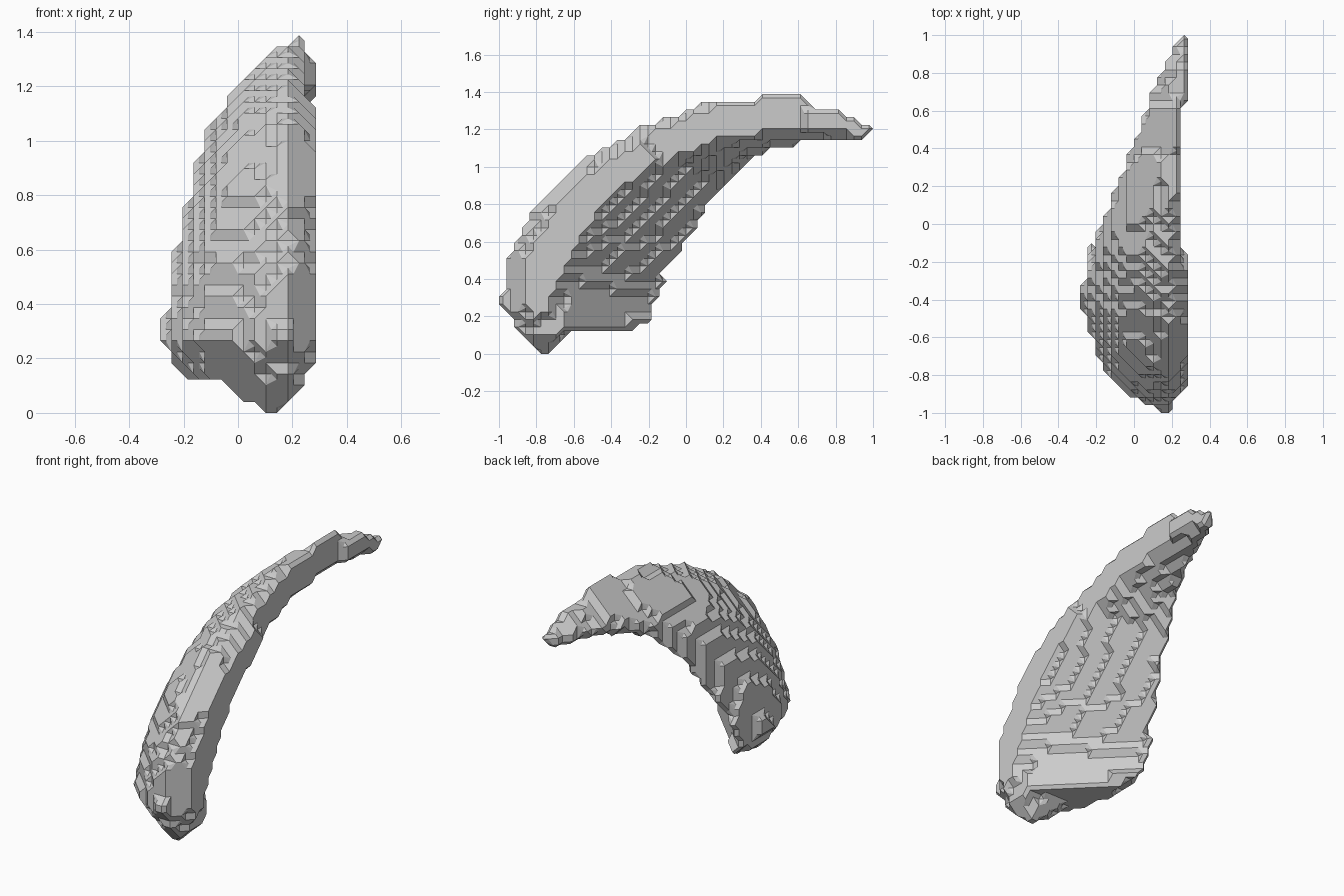
import bpy, bmesh, math, itertools
from mathutils import Vector

if "Cube" in bpy.data.objects:
    bpy.data.objects.remove(bpy.data.objects["Cube"])

P = 2 / 49                       # grid pitch of the blocky surface
N = (14, 49, 34)                 # solid samples along x, y, z
ORIGIN = Vector((-7 * P + P / 2, -1 + P / 2, P / 2))

# Stations from foot to tip: crest (y,z), inner edge of flat side (y,z),
# rear rim (x,y,z), flat side x, crest inset, roundness of the outer arc
STATIONS = [
    ((-.78, .00), (-.73, .00), (.12, -.76, .00), .15, .02, 1),
    ((-.88, .09), (-.67, .12), (-.02, -.58, .14), .24, .07, .8),
    ((-.92, .15), (-.69, .17), (-.19, -.18, .15), .26, .09, .8),
    ((-1.00, .27), (-.73, .30), (-.24, -.16, .27), .29, .12, .85),
    ((-.94, .55), (-.65, .50), (-.22, -.11, .42), .29, .09, .85),
    ((-.78, .83), (-.51, .73), (-.18, -.01, .56), .29, .09, .88),
    ((-.56, 1.03), (-.34, .90), (-.14, .09, .71), .29, .09, .88),
    ((-.25, 1.21), (-.10, 1.06), (-.10, .20, .88), .26, .07, .85),
    ((.10, 1.34), (.15, 1.14), (-.02, .33, 1.02), .25, .05, .65),
    ((.45, 1.38), (.42, 1.18), (.07, .52, 1.10), .25, .03, .3),
    ((.60, 1.38), (.60, 1.18), (.12, .68, 1.14), .25, .03, .3),
    ((.66, 1.33), (.66, 1.18), (.14, .74, 1.15), .29, .06, .4),
    ((.83, 1.31), (.85, 1.17), (.20, .87, 1.15), .29, .05, .4),
    ((.99, 1.20), (.99, 1.17), (.28, .98, 1.16), .29, .03, .5),
]


def section(crest, inner, rim, side, inset, bulge):
    """Crescent cross-section: bulging outer arc, flat side, slanted rear face."""
    a, b, r = Vector((side - inset, *crest)), Vector((side, *inner)), Vector(rim)
    outer = r + (Vector((r.x, *crest)) - r) * .25 - Vector((.04, 0, 0))
    o = Vector((a.x, outer.y, outer.z))
    arc = []
    for i in range(7):
        t = i * math.pi / 12
        curve = o + (a - o) * math.cos(t) + (outer - o) * math.sin(t)
        arc.append(a.lerp(outer, i / 6).lerp(curve, bulge))
    corner = Vector((side, *crest)).lerp(b, inset * 4.5)
    return arc + [r, b, corner]


def hull(points):
    bm = bmesh.new()
    for p in points:
        bm.verts.new(p)
    bmesh.ops.convex_hull(bm, input=bm.verts)
    mid = sum((v.co for v in bm.verts), Vector()) / len(bm.verts)
    faces = []
    for f in bm.faces:
        f.normal_update()
        vs = [v.co.copy() for v in f.verts]
        if f.normal.dot(vs[0] - mid) < 0:
            vs.reverse()
        faces.append(vs)
    bm.free()
    return faces


# Sample the solid on the grid
solid = set()
rings = [section(*s) for s in STATIONS]
for r0, r1 in zip(rings, rings[1:]):
    pts = r0 + r1
    planes = []
    for vs in hull(pts):
        n = (vs[1] - vs[0]).cross(vs[2] - vs[0])
        if n.length > 1e-9:
            n.normalize()
            planes.append((n, n.dot(vs[0]) + 1e-5))
    spans = []
    for k in range(3):
        lo = (min(p[k] for p in pts) - ORIGIN[k]) / P
        hi = (max(p[k] for p in pts) - ORIGIN[k]) / P
        spans.append(range(max(0, math.ceil(lo)), min(N[k] - 1, math.floor(hi)) + 1))
    for c in itertools.product(*spans):
        q = ORIGIN + Vector(c) * P
        if all(n.dot(q) <= d for n, d in planes):
            solid.add(c)

# Skin the samples with chamfered cells
corners = list(itertools.product((0, 1), repeat=3))
edges = [(a, b) for a in corners for b in corners
         if a < b and sum(abs(i - j) for i, j in zip(a, b)) == 1]
cells = {tuple(c[k] - d[k] for k in range(3)) for c in solid for d in corners}
cache = {}
bm = bmesh.new()
for c in sorted(cells):
    state = tuple(tuple(c[k] + d[k] for k in range(3)) in solid for d in corners)
    if all(state):
        continue
    if state not in cache:
        inside = {d for d, s in zip(corners, state) if s}
        pts = [Vector(d) for d in inside]
        pts += [(Vector(a) + Vector(b)) / 2 for a, b in edges if (a in inside) != (b in inside)]
        cache[state] = [vs for vs in hull(pts) if not any(
            all(abs(v[k] - e) < 1e-4 for v in vs) for k in range(3) for e in (0, 1))]
    for vs in cache[state]:
        bm.faces.new([bm.verts.new(ORIGIN + (Vector(c) + v) * P) for v in vs])
bmesh.ops.remove_doubles(bm, verts=bm.verts, dist=P / 20)
bmesh.ops.dissolve_limit(bm, angle_limit=math.radians(1), verts=bm.verts, edges=bm.edges)
bmesh.ops.triangulate(bm, faces=bm.faces)

mesh = bpy.data.meshes.new("curved_horn_shell")
bm.to_mesh(mesh)
bm.free()
bpy.context.collection.objects.link(bpy.data.objects.new("curved_horn_shell", mesh))
